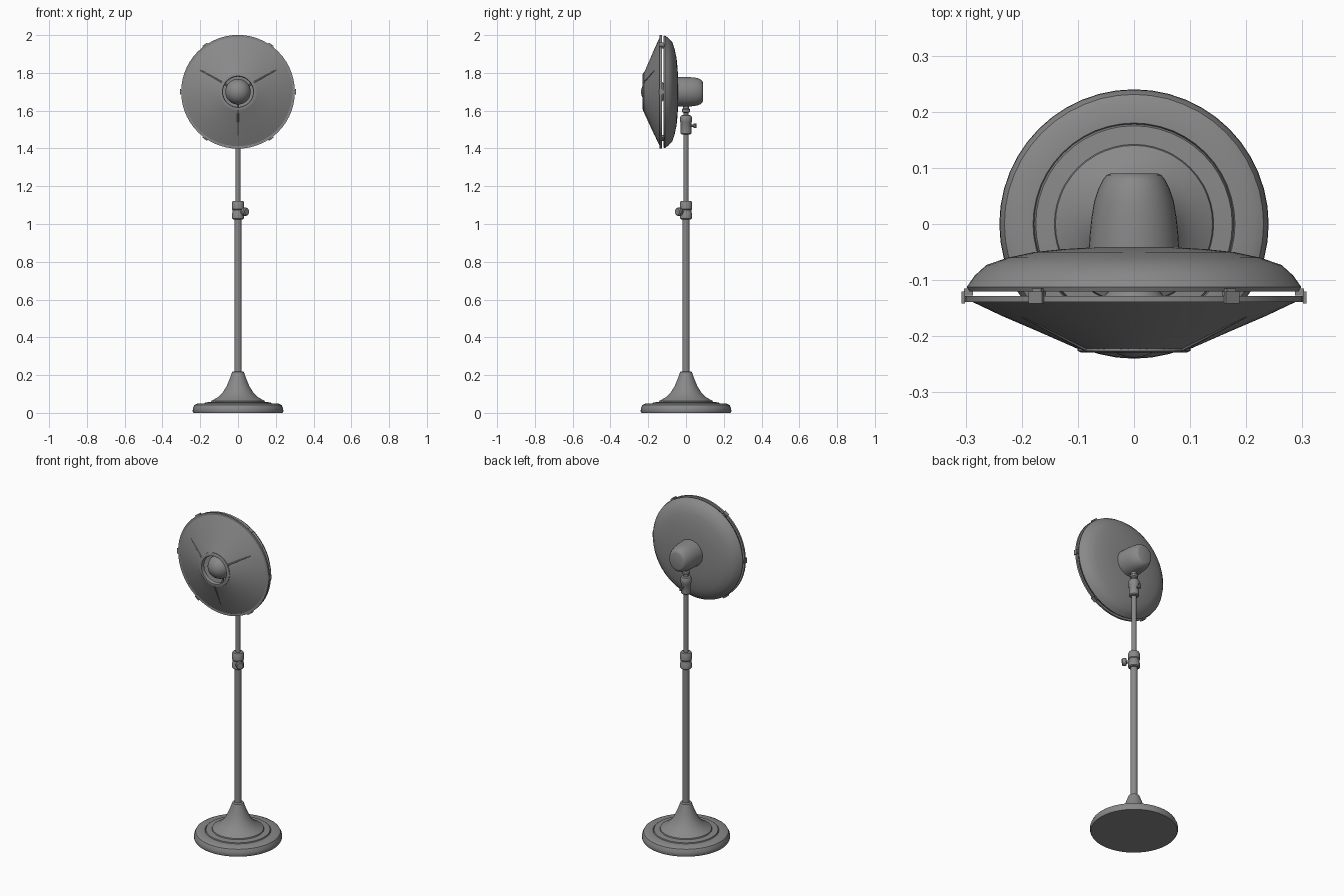
import bpy, bmesh, math
from mathutils import Vector, Matrix

if "Cube" in bpy.data.objects:
    bpy.data.objects.remove(bpy.data.objects["Cube"])

HEAD = Vector((0, 0, 1.70))
grey = bpy.data.materials.new("metal grey")
grey.diffuse_color = (0.25, 0.25, 0.25, 1)
grey.use_nodes = True
grey.node_tree.nodes["Principled BSDF"].inputs["Base Color"].default_value = grey.diffuse_color
TO_FRONT = Matrix.Rotation(math.pi / 2, 4, 'X')   # local z -> -y


def finish(name, bm, angle=35):
    bmesh.ops.remove_doubles(bm, verts=bm.verts, dist=1e-5)
    bmesh.ops.recalc_face_normals(bm, faces=bm.faces)
    me = bpy.data.meshes.new(name)
    bm.to_mesh(me)
    bm.free()
    me.materials.append(grey)
    ob = bpy.data.objects.new(name, me)
    bpy.context.collection.objects.link(ob)
    bpy.ops.object.select_all(action='DESELECT')
    ob.select_set(True)
    bpy.context.view_layer.objects.active = ob
    bpy.ops.object.shade_smooth_by_angle(angle=math.radians(angle))
    return ob


def loft(name, rings, closed=False, caps=False):
    """Skin a list of equal length point rings."""
    bm = bmesh.new()
    vs = [[bm.verts.new(p) for p in ring] for ring in rings]
    n = len(vs[0])
    pairs = list(zip(vs, vs[1:])) + ([(vs[-1], vs[0])] if closed else [])
    for a, b in pairs:
        for i in range(n):
            j = (i + 1) % n
            bm.faces.new((a[i], a[j], b[j], b[i]))
    if caps:
        bm.faces.new(vs[0])
        bm.faces.new(vs[-1])
    return finish(name, bm)


def lathe(name, profile, front=False, closed=False, seg=48, at=None, axis=None):
    """Revolve (radius, height); front parts use (radius, y) about the head axis."""
    rings = []
    for r, h in profile:
        ring = []
        for i in range(seg):
            a = 2 * math.pi * i / seg
            c, s = r * math.cos(a), r * math.sin(a)
            p = HEAD + Vector((c, h, s)) if front else Vector((c, s, h))
            if axis is not None:
                p = at + axis.to_track_quat('Z', 'Y') @ p
            ring.append(p)
        rings.append(ring)
    return loft(name, rings, closed, caps=not closed)


def rod(name, a, b, r1, r2, seg=8):
    a, b = Vector(a), Vector(b)
    return lathe(name, [(r1, 0), (r2, (b - a).length)], seg=seg, at=a, axis=b - a)


# Base with stepped foot and flared trumpet
lathe("base", [(0.236, 0), (0.24, 0.008), (0.239, 0.025), (0.231, 0.042), (0.215, 0.05),
               (0.18, 0.051), (0.178, 0.046), (0.175, 0.055), (0.142, 0.058), (0.14, 0.064),
               (0.108, 0.082), (0.082, 0.107), (0.062, 0.138), (0.047, 0.172),
               (0.035, 0.205), (0.031, 0.217), (0.026, 0.22)])

# Telescoping pole and height clamp
lathe("lower_pole", [(0.019, 0.2), (0.019, 1.04)], seg=24)
lathe("upper_pole", [(0.0135, 1.0), (0.0135, 1.5)], seg=24)
lathe("height_clamp", [(0.026, 1.025), (0.032, 1.03), (0.032, 1.055), (0.029, 1.06),
                       (0.029, 1.075), (0.033, 1.08), (0.033, 1.112), (0.028, 1.122), (0.014, 1.123)], seg=24)
diag = Vector((1, -1, 0)).normalized()
lathe("height_knob", [(0.009, 0.02), (0.009, 0.04), (0.02, 0.042), (0.022, 0.048),
                      (0.022, 0.06), (0.017, 0.066)], seg=16, at=Vector((0, 0, 1.065)), axis=diag)

# Tilt joint below the motor
lathe("tilt_socket", [(0.024, 1.475), (0.028, 1.48), (0.028, 1.535), (0.031, 1.54),
                      (0.031, 1.565), (0.026, 1.575), (0.015, 1.577)], seg=24)
lathe("tilt_neck", [(0.013, 1.57), (0.013, 1.588), (0.022, 1.594), (0.022, 1.606),
                    (0.016, 1.612), (0.016, 1.65)], seg=20)
rod("tilt_screw", (0, 0.02, 1.52), (0, 0.05, 1.52), 0.006, 0.006)
rod("tilt_wing", (0, 0.048, 1.507), (0, 0.048, 1.533), 0.007, 0.007)

# Motor housing, tapering more in width than in height
rings = []
for y, hx, hz in [(-0.05, .081, .079), (-0.02, .079, .079), (0.01, .076, .078), (0.04, .071, .076),
                  (0.062, .064, .072), (0.078, .056, .065), (0.087, .049, .056), (0.09, .042, .047)]:
    rings.append([HEAD + Vector((hx * math.cos(t), y, hz * math.sin(t)))
                  for t in [2 * math.pi * i / 36 for i in range(36)]])
loft("motor_housing", rings, caps=True)

# Rear dish, a thin shell
lathe("rear_dish", [(0.03, -0.041), (0.08, -0.042), (0.13, -0.045), (0.178, -0.05), (0.225, -0.06),
                    (0.263, -0.073), (0.284, -0.092), (0.298, -0.112), (0.294, -0.12),
                    (0.288, -0.118), (0.276, -0.096), (0.258, -0.08), (0.178, -0.057), (0.03, -0.049)],
      front=True, closed=True, seg=56)

# Front cone, its outer hoop and the centre ring
lathe("front_cone", [(0.292, -0.137), (0.235, -0.164), (0.172, -0.191), (0.097, -0.224),
                     (0.094, -0.219), (0.172, -0.185), (0.235, -0.158), (0.290, -0.132)],
      front=True, closed=True, seg=56)
lathe("front_hoop", [(0.301, -0.128), (0.301, -0.139), (0.288, -0.139), (0.288, -0.128)],
      front=True, closed=True, seg=56)
lathe("centre_ring", [(0.101, -0.218), (0.101, -0.226), (0.094, -0.229), (0.083, -0.229),
                      (0.080, -0.224), (0.080, -0.207), (0.086, -0.207)],
      front=True, closed=True, seg=40)

# Domed emitter on a stem
dome = [(0.068 * math.sin(a), -0.17 - 0.068 * math.cos(a))
        for a in [math.radians(d) for d in (2, 12, 24, 36, 48, 60, 72, 84, 96, 110, 125, 140)]]
lathe("emitter_dome", dome, front=True, seg=36)
lathe("emitter_stem", [(0.035, -0.13), (0.035, -0.045)], front=True, seg=20)

# Three ribs on the cone with struts holding the dome
for k, deg in enumerate((30, 150, 270)):
    d = Vector((math.cos(math.radians(deg)), 0, math.sin(math.radians(deg))))
    at = lambda r, y: HEAD + d * r + Vector((0, y, 0))
    rod(f"cone_rib_{k}", at(0.095, -0.223), at(0.23, -0.164), 0.006, 0.003)
    rod(f"dome_strut_{k}", at(0.05, -0.14), at(0.2, -0.155), 0.006, 0.005)

# Clips joining dish and hoop
for k, deg in enumerate((0, 55, 125, 180, 235, 305)):
    bm = bmesh.new()
    turn = Matrix.Translation(HEAD) @ Matrix.Rotation(-math.radians(deg), 4, 'Y')
    for r, y, sx, sy, sz in ((0.304, -0.131, 0.006, 0.022, 0.03), (0.295, -0.121, 0.016, 0.012, 0.02)):
        bmesh.ops.create_cube(bm, size=1, matrix=turn @ Matrix.Translation((r, y, 0))
                              @ Matrix.Diagonal((sx, sy, sz, 1)))
    finish(f"rim_clip_{k}", bm)
